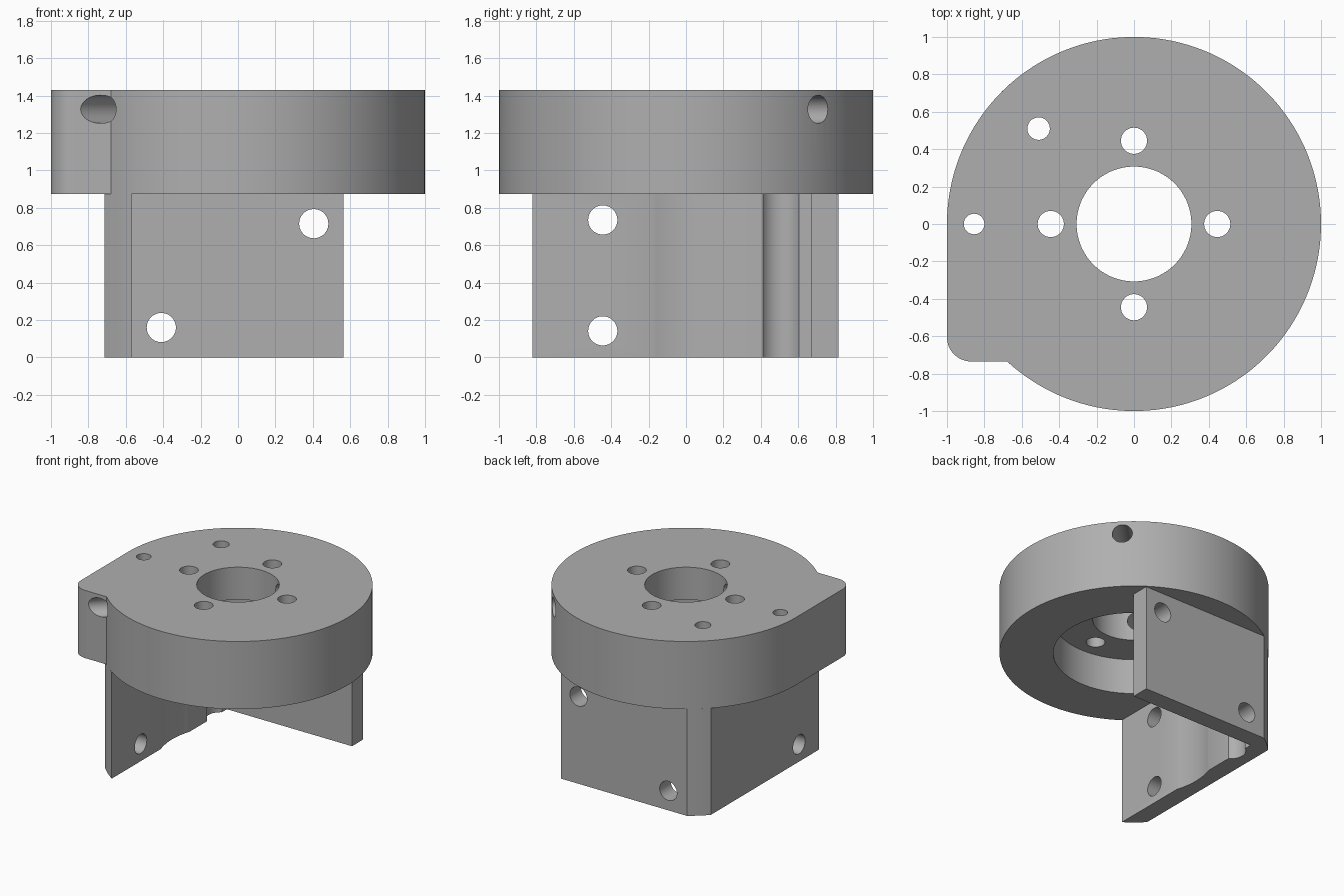
import bpy
import bmesh
from math import sin, cos, radians, atan2, degrees
from mathutils import Vector, Matrix

if "Cube" in bpy.data.objects:
    bpy.data.objects.remove(bpy.data.objects["Cube"], do_unlink=True)

# Single material
grey = bpy.data.materials.new("machined_grey")
grey.use_nodes = True
colour = (0.43, 0.43, 0.43, 1)
grey.diffuse_color = colour
grey.node_tree.nodes["Principled BSDF"].inputs["Base Color"].default_value = colour


def arc(cx, cy, r, a0, a1, n):
    return [(cx + r * cos(radians(a0 + (a1 - a0) * i / n)),
             cy + r * sin(radians(a0 + (a1 - a0) * i / n))) for i in range(n + 1)]


def add_object(name, bm):
    bmesh.ops.recalc_face_normals(bm, faces=bm.faces)
    mesh = bpy.data.meshes.new(name)
    bm.to_mesh(mesh)
    bm.free()
    obj = bpy.data.objects.new(name, mesh)
    bpy.context.collection.objects.link(obj)
    mesh.materials.append(grey)
    return obj


def extrude(name, outline, z0, z1):
    bm = bmesh.new()
    face = bm.faces.new([bm.verts.new((x, y, z0)) for x, y in outline])
    top = bmesh.ops.extrude_face_region(bm, geom=[face])["geom"]
    bmesh.ops.translate(bm, vec=(0, 0, z1 - z0),
                        verts=[v for v in top if isinstance(v, bmesh.types.BMVert)])
    return add_object(name, bm)


def drill(target, start, end, r, sides=48):
    """Cut a round hole of radius r between two points."""
    a, b = Vector(start), Vector(end)
    turn = (b - a).to_track_quat('Z', 'Y').to_matrix().to_4x4()
    bm = bmesh.new()
    bmesh.ops.create_cone(bm, cap_ends=True, segments=sides, radius1=r, radius2=r,
                          depth=(b - a).length,
                          matrix=Matrix.Translation((a + b) / 2) @ turn)
    cutter = add_object("cutter", bm)
    cutter.hide_render = True
    mod = target.modifiers.new("hole", 'BOOLEAN')
    mod.operation = 'DIFFERENCE'
    mod.solver = 'EXACT'
    mod.object = cutter
    bpy.context.view_layer.objects.active = target
    bpy.ops.object.modifier_apply(modifier=mod.name)
    bpy.data.objects.remove(cutter, do_unlink=True)


def finish(obj):
    bpy.ops.object.select_all(action='DESELECT')
    obj.select_set(True)
    bpy.context.view_layer.objects.active = obj
    bpy.ops.object.shade_smooth_by_angle(angle=radians(30))


base, top, below = 0.875, 1.43, -0.1

# Flange: a disc with a rounded corner tab
tab_y, fillet = -0.735, 0.13
start = degrees(atan2(tab_y, -0.678))
outline = arc(0, 0, 1, start, 180, 120)
outline += arc(fillet - 1, tab_y + fillet, fillet, 180, 270, 12)
flange = extrude("flange", outline, base, top)

# Pocket, central bore, bolt circle and the two outer holes
drill(flange, (0, 0, below), (0, 0, 1.165), 0.60, 96)
drill(flange, (0, 0, below), (0, 0, 2), 0.307, 72)
for x, y in ((1, 0), (0, 1), (-1, 0), (0, -1)):
    drill(flange, (0.445 * x, 0.445 * y, below), (0.445 * x, 0.445 * y, 2), 0.07)
drill(flange, (-0.51, 0.51, below), (-0.51, 0.51, 2), 0.06)
drill(flange, (-0.855, 0, below), (-0.855, 0, 2), 0.055)

# Diagonal cross hole through the tab and the far rim
drill(flange, (-1.2, -1.2, 1.327), (1.2, 1.2, 1.327), 0.075)
finish(flange)

# Corner bracket: two walls in an L, trimmed to the flange radius
outer_x, inner_x, end_x = -0.715, -0.57, 0.565
outer_y, inner_y = 0.815, 0.67
corner = arc(0, 0, 1, 125.4, 135.6, 10)
tip = arc(0, 0, 1, 224.4, 235.2, 10)
bracket = extrude("corner_bracket",
                  [(inner_x, inner_y), (end_x, inner_y), (end_x, outer_y)] + corner + tip,
                  0, base)

# Clearance grooves on the inner face of the side wall
drill(bracket, (0, 0, below), (0, 0, 2), 0.60, 96)
drill(bracket, (-0.51, 0.508, below), (-0.51, 0.508, 2), 0.114)

# Mounting holes in both walls
for x, z in ((0.405, 0.715), (-0.41, 0.16)):
    drill(bracket, (x, 0.62, z), (x, 1.2, z), 0.078)
for z in (0.735, 0.142):
    drill(bracket, (-1.2, -0.445, z), (-0.5, -0.445, z), 0.078)
finish(bracket)
